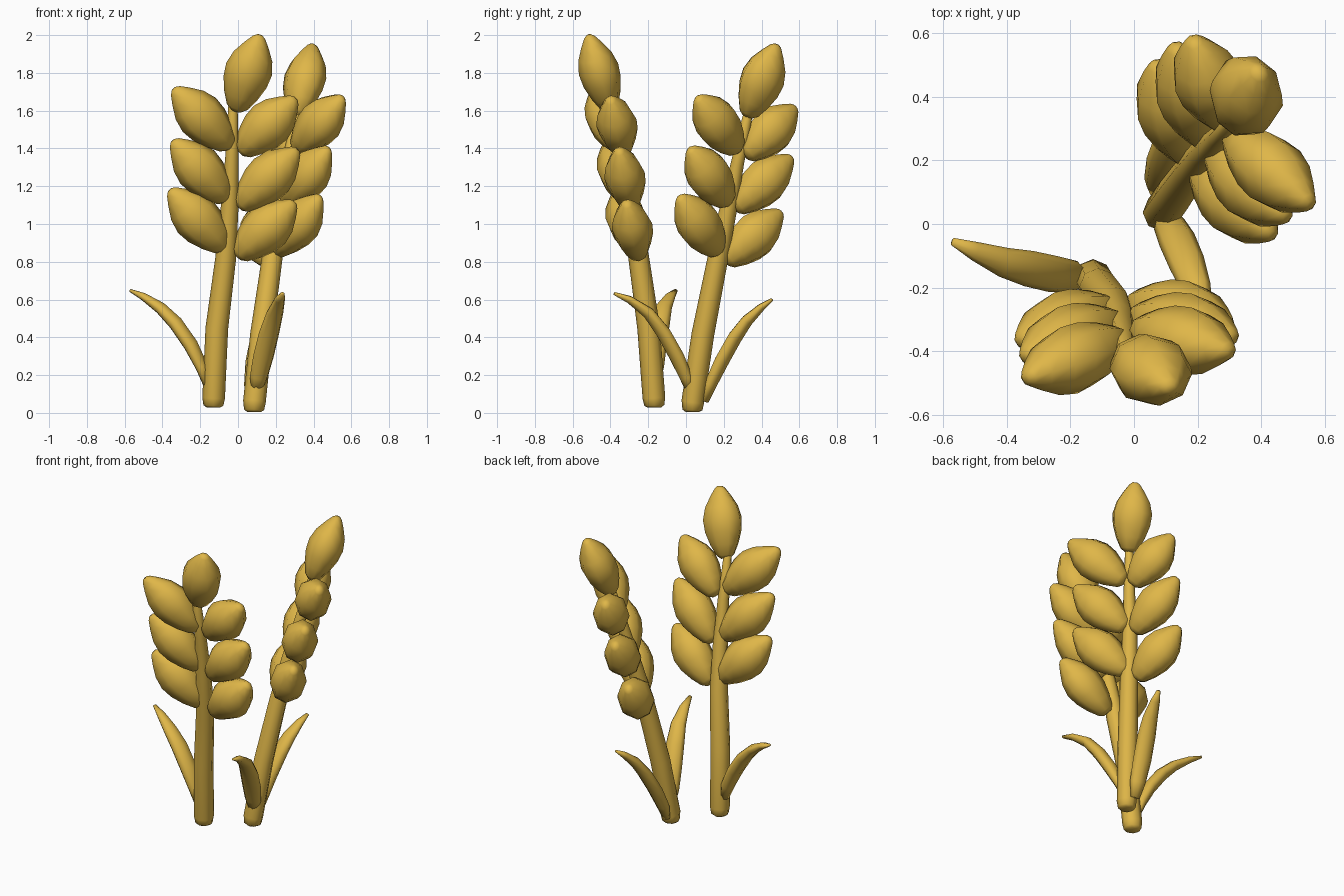
import bpy, bmesh, math
from mathutils import Vector

gold = bpy.data.materials.new("wheat gold")
gold.diffuse_color = (0.74, 0.47, 0.065, 1)


def loft(name, path, radii, normal, flat=1.0, sides=8):
    """Skin elliptical rings along a path; the ellipse is thin along normal."""
    pts = [Vector(p) for p in path]
    bm = bmesh.new()
    rings = []
    for i, p in enumerate(pts):
        t = (pts[min(i + 1, len(pts) - 1)] - pts[max(i - 1, 0)]).normalized()
        n = Vector(normal)
        n = (n - t * n.dot(t)).normalized()
        u = t.cross(n)
        ring = []
        for k in range(sides):
            a = 2 * math.pi * k / sides
            ring.append(bm.verts.new(p + radii[i] * (u * math.cos(a) + n * flat * math.sin(a))))
        rings.append(ring)
    for a, b in zip(rings, rings[1:]):
        for k in range(sides):
            j = (k + 1) % sides
            bm.faces.new((a[k], a[j], b[j], b[k]))
    bm.faces.new(rings[0])
    bm.faces.new(rings[-1])
    bmesh.ops.recalc_face_normals(bm, faces=bm.faces)
    me = bpy.data.meshes.new(name)
    bm.to_mesh(me)
    bm.free()
    me.materials.append(gold)
    me.shade_smooth()
    ob = bpy.data.objects.new(name, me)
    bpy.context.collection.objects.link(ob)
    return ob


# Grain: plump kernel from its base to its tip
KERNEL = [(0, .03), (.05, .058), (.2, .092), (.38, .119), (.55, .126),
          (.72, .106), (.87, .066), (.97, .034), (1, .016)]


def grain(name, base, tip, normal):
    a, b = Vector(base), Vector(tip)
    loft(name, [a.lerp(b, t) for t, r in KERNEL], [r for t, r in KERNEL], normal, 0.86)


def leaf(name, path):
    # leaf blade is thin along the vertical plane it bends in
    d = Vector(path[-1]) - Vector(path[0])
    loft(name, path, [.03, .05, .058, .057, .047, .03, .012],
         (-d.x, -d.y, d.xy.length * 0.8), 0.68)


# Stems, with rounded feet and tapered tops
STEM_R = [.035, .053, .06, .06, .055, .047, .035, .025, .012]
loft("front_stem", [(-.13, -.168, .028), (-.13, -.168, .04), (-.129, -.17, .08),
                    (-.112, -.198, .45), (-.065, -.25, .82), (-.045, -.295, 1.08),
                    (-.032, -.345, 1.36), (-.027, -.395, 1.62), (-.026, -.4, 1.645)],
     STEM_R, (0, 1, 0))
loft("back_stem", [(.085, .034, .004), (.085, .034, .016), (.087, .036, .06),
                   (.125, .09, .42), (.178, .165, .8), (.218, .22, 1.06),
                   (.265, .272, 1.32), (.313, .328, 1.58), (.316, .331, 1.60)],
     STEM_R, (0, 1, 0))

# Front ear: three pairs of grains and one on top
FRONT_N = (-.1, 1, 0)
front = [((-.065, -.265, .87), (-.36, -.365, 1.18), (-.005, -.25, .83), (.30, -.315, 1.115)),
         ((-.055, -.305, 1.13), (-.345, -.415, 1.44), (.005, -.29, 1.09), (.315, -.355, 1.395)),
         ((-.04, -.36, 1.41), (-.34, -.485, 1.715), (.01, -.33, 1.38), (.305, -.40, 1.665))]
for i, (lb, lt, rb, rt) in enumerate(front, 1):
    grain(f"front_left_grain_{i}", lb, lt, FRONT_N)
    grain(f"front_right_grain_{i}", rb, rt, FRONT_N)
grain("front_top_grain", (-.01, -.40, 1.60), (.115, -.515, 2.0), FRONT_N)

# Back ear: turned towards the right
BACK_N = (.83, .55, 0)
back = [((.20, .175, .85), (.435, -.035, 1.145), (.16, .21, .80), (.07, .505, 1.065)),
        ((.25, .225, 1.11), (.48, .02, 1.40), (.22, .26, 1.08), (.13, .56, 1.355)),
        ((.305, .275, 1.39), (.555, .06, 1.67), (.28, .315, 1.36), (.185, .58, 1.62))]
for i, (lb, lt, rb, rt) in enumerate(back, 1):
    grain(f"back_near_grain_{i}", lb, lt, BACK_N)
    grain(f"back_far_grain_{i}", rb, rt, BACK_N)
grain("back_top_grain", (.31, .325, 1.57), (.395, .48, 1.95), BACK_N)

# Leaves curving away from the stems
leaf("front_stem_leaf", [(-.165, -.17, .15), (-.19, -.165, .24), (-.25, -.158, .36),
                         (-.33, -.14, .475), (-.41, -.12, .555), (-.50, -.085, .615),
                         (-.57, -.055, .648)])
leaf("back_stem_near_leaf", [(.10, .02, .115), (.11, 0, .19), (.135, -.05, .30),
                             (.165, -.12, .425), (.195, -.20, .53), (.22, -.30, .60),
                             (.235, -.38, .632)])
leaf("back_stem_far_leaf", [(.075, .10, .06), (.08, .13, .15), (.095, .19, .275),
                            (.12, .26, .40), (.145, .325, .49), (.17, .40, .56),
                            (.19, .455, .60)])
